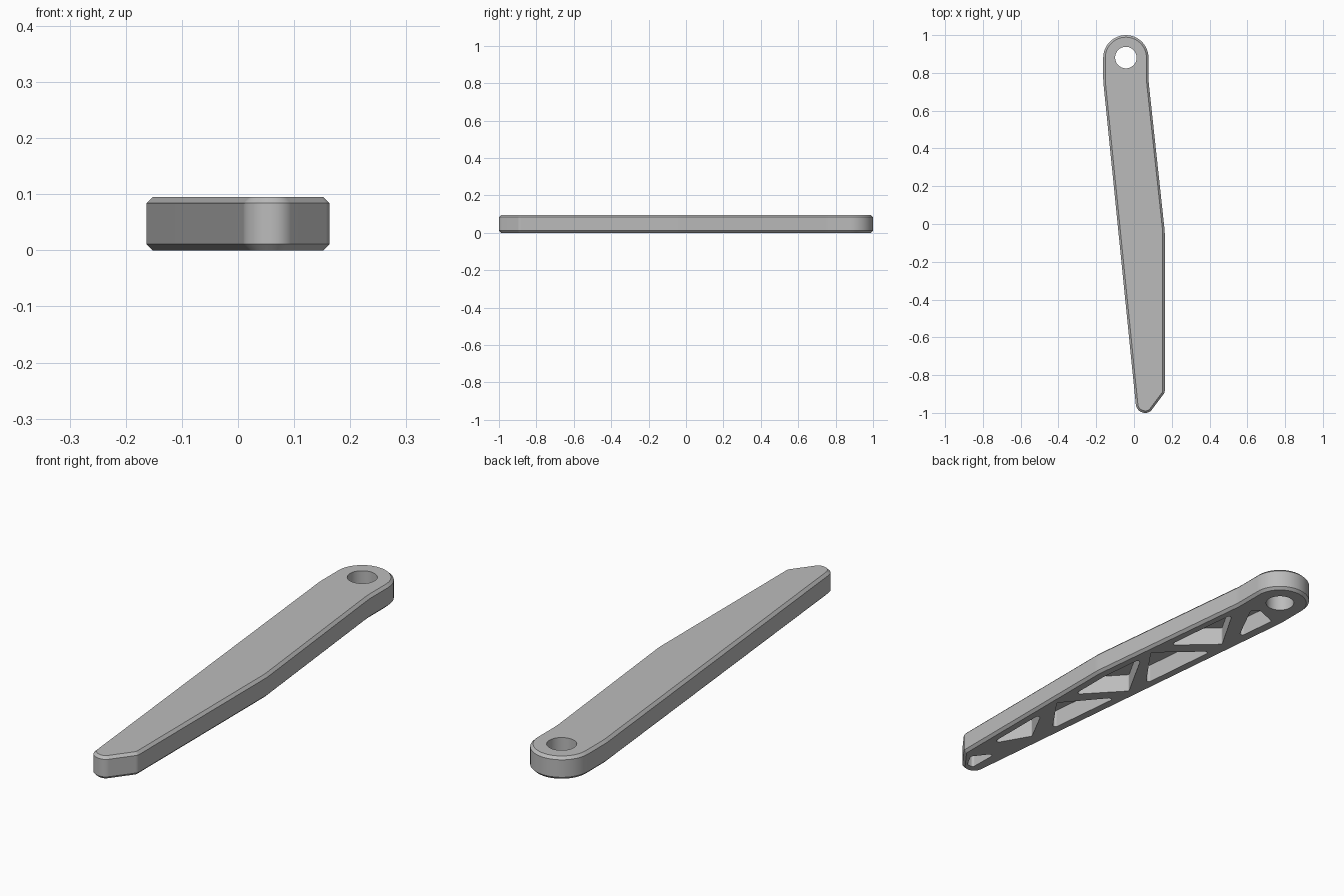
import bpy
import bmesh
from math import tan
from mathutils import Matrix, Vector

cube = bpy.data.objects.get("Cube")
if cube:
    bpy.data.objects.remove(cube, do_unlink=True)

THICK, CHAMFER, POCKET_DEPTH = 0.095, 0.011, 0.077


def rounded(corners, steps=8):
    """Fillet a counter-clockwise polygon given as (x, y, radius) corners."""
    pts = []
    for i, (x, y, r) in enumerate(corners):
        p = Vector((x, y))
        into = (p - Vector(corners[i - 1][:2])).normalized()
        away = (Vector(corners[(i + 1) % len(corners)][:2]) - p).normalized()
        turn = into.angle(away)
        side = 1 if into.x * away.y > into.y * away.x else -1
        start = p - into * r * tan(turn / 2)
        spoke = Vector((into.y, -into.x)) * r * side
        n = max(2, int(steps * turn) + 1)
        for k in range(n + 1):
            q = start - spoke + Matrix.Rotation(side * turn * k / n, 2) @ spoke
            if not pts or (q - pts[-1]).length > 0.0005:
                pts.append(q)
    if (pts[0] - pts[-1]).length < 0.0005:
        pts.pop()
    return pts


def inset(pts, d):
    """Move a counter-clockwise loop inwards by d."""
    out = []
    for i, p in enumerate(pts):
        a = (p - pts[i - 1]).normalized()
        b = (pts[(i + 1) % len(pts)] - p).normalized()
        normal = Vector((-a.y, a.x))
        m = (normal + Vector((-b.y, b.x))).normalized()
        out.append(p + m * d / m.dot(normal))
    return out


def add_solid(bm, layers):
    """Skin a stack of (loop, z) layers and cap both ends."""
    rings = [[bm.verts.new((p.x, p.y, z)) for p in loop] for loop, z in layers]
    n = len(rings[0])
    for low, high in zip(rings, rings[1:]):
        for i in range(n):
            j = (i + 1) % n
            bm.faces.new((low[i], low[j], high[j], high[i]))
    bm.faces.new(rings[0][::-1])
    bm.faces.new(rings[-1])


def make_object(name, bm):
    mesh = bpy.data.meshes.new(name)
    bm.normal_update()
    bm.to_mesh(mesh)
    bm.free()
    obj = bpy.data.objects.new(name, mesh)
    bpy.context.collection.objects.link(obj)
    return obj


# Chamfered lever body
outline = rounded([
    (-0.163, 1, 0.12), (-0.163, 0.757, 0.3), (0.014, -1, 0.05), (0.082, -1, 0.04),
    (0.163, -0.892, 0.03), (0.163, -0.04, 0.3), (0.077, 0.757, 0.3), (0.077, 1, 0.12)])
small = inset(outline, CHAMFER)
bm = bmesh.new()
add_solid(bm, [(small, 0), (outline, CHAMFER), (outline, THICK - CHAMFER), (small, THICK)])
lever = make_object("lever_arm", bm)

# Pivot hole and truss pockets in the underside
pockets = [
    [(0.008, 0.755), (-0.018, 0.782), (-0.113, 0.745), (-0.093, 0.555)],
    [(0.083, 0.325), (0.047, 0.685), (-0.078, 0.47)],
    [(0.102, 0.23), (-0.082, 0.395), (-0.046, 0.02)],
    [(0.122, -0.235), (0.122, -0.045), (0.1, 0.165), (-0.032, -0.07)],
    [(0.132, -0.335), (-0.027, -0.145), (0.01, -0.51)],
    [(0.124, -0.765), (0.124, -0.44), (0.035, -0.61)],
    [(0.12, -0.9), (0.055, -0.815), (0.058, -0.96), (0.088, -0.96)],
]
bm = bmesh.new()
hx, hy, hr = -0.043, 0.881, 0.057
hole = rounded([(hx + sx * hr, hy + sy * hr, hr)
                for sx, sy in ((-1, -1), (1, -1), (1, 1), (-1, 1))])
add_solid(bm, [(hole, -0.1), (hole, 0.2)])
for corners in pockets:
    loop = rounded([(x, y, 0.01) for x, y in corners], 3)
    add_solid(bm, [(loop, -0.1), (loop, POCKET_DEPTH)])
cutter = make_object("pocket_cutter", bm)
cutter.hide_render = True

# Cut, then discard the cutter
bpy.ops.object.select_all(action="DESELECT")
lever.select_set(True)
bpy.context.view_layer.objects.active = lever
cut = lever.modifiers.new("cut", "BOOLEAN")
cut.operation, cut.solver, cut.object = "DIFFERENCE", "EXACT", cutter
bpy.ops.object.modifier_apply(modifier=cut.name)
bpy.data.objects.remove(cutter, do_unlink=True)

# Single grey finish, smooth fillets with crisp chamfers
grey = bpy.data.materials.new("plain_grey")
grey.use_nodes = True
colour = (0.5, 0.5, 0.5, 1)
grey.diffuse_color = colour
grey.node_tree.nodes["Principled BSDF"].inputs["Base Color"].default_value = colour
lever.data.materials.clear()
lever.data.materials.append(grey)
bpy.ops.object.shade_smooth_by_angle()
weighted = lever.modifiers.new("flat_normals", "WEIGHTED_NORMAL")
weighted.keep_sharp = True
